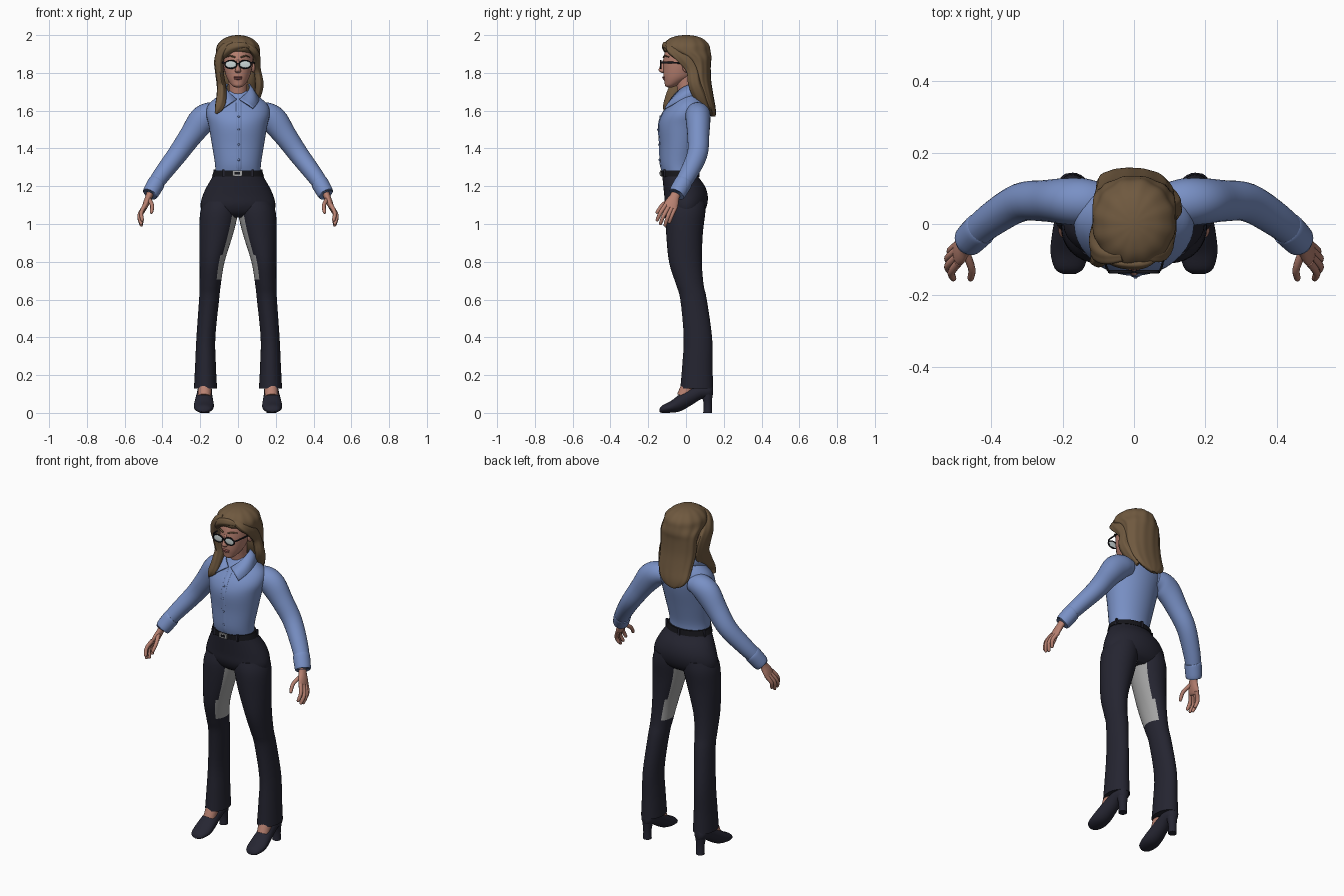
import bpy, bmesh, math
from mathutils import Vector, Matrix


def material(name, r, g, b):
    m = bpy.data.materials.new(name)
    m.diffuse_color = (r, g, b, 1)
    return m


SHIRT = material("blue_shirt", .19, .28, .56)
PANTS = material("dark_navy_cloth", .018, .018, .03)
SHOE = material("dark_shoe", .019, .019, .032)
BLACK = material("black", .008, .008, .011)
SKIN = material("skin", .48, .22, .165)
HAIR = material("brown_hair", .16, .1, .05)
LENS = material("lens", .6, .68, .68)
GREY = material("grey", .36, .36, .36)
LIP = material("lips", .36, .12, .11)


def finish(name, bm, mat):
    bmesh.ops.recalc_face_normals(bm, faces=bm.faces)
    me = bpy.data.meshes.new(name)
    bm.to_mesh(me)
    bm.free()
    me.materials.append(mat)
    ob = bpy.data.objects.new(name, me)
    bpy.context.collection.objects.link(ob)
    return ob


def spline(secs, sub):
    """Catmull-Rom interpolation of section tuples."""
    k, out = len(secs), []
    for i in range(k - 1):
        p0, p1, p2, p3 = (secs[max(0, min(k - 1, j))] for j in range(i - 1, i + 3))
        for q in range(sub):
            t = q / sub
            out.append([.5 * (2 * b + (c - a) * t + (2 * a - 5 * b + 4 * c - d) * t * t
                              + (3 * b - a - 3 * c + d) * t ** 3)
                        for a, b, c, d in zip(p0, p1, p2, p3)])
    return out + [list(secs[-1])]


def tube(name, secs, mat, axis=None, ref=(0, 1, 0), n=20, sub=4, ripple=0, waves=9, s=1):
    """Loft ellipses (x, y, z, a, b); b lies towards ref, a across it."""
    pts = spline(secs, sub)
    pos = [Vector((p[0] * s, p[1], p[2])) for p in pts]
    bm, rings = bmesh.new(), []
    for i, p in enumerate(pts):
        t = Vector(axis) if axis else pos[min(i + 1, len(pos) - 1)] - pos[max(i - 1, 0)]
        t.normalize()
        u = t.cross(Vector(ref)).normalized()
        v = u.cross(t)
        ring = []
        for j in range(n):
            a = 2 * math.pi * j / n
            w = 1 + ripple * math.cos(waves * a + i * .12)
            ring.append(bm.verts.new(pos[i] + u * (max(p[3], .001) * w * math.cos(a))
                                     + v * (max(p[4], .001) * w * math.sin(a))))
        rings.append(ring)
    for r, q in zip(rings, rings[1:]):
        for j in range(n):
            bm.faces.new((r[j], r[(j + 1) % n], q[(j + 1) % n], q[j]))
    bm.faces.new(rings[0])
    bm.faces.new(rings[-1])
    return finish(name, bm, mat)


def column(name, rows, mat, s=1, **kw):
    """Loft horizontal ellipses given as (z, cx, cy, rx, ry)."""
    return tube(name, [(x, y, z, a, b) for z, x, y, a, b in rows], mat, axis=(0, 0, 1), s=s, **kw)


def ball(name, loc, size, mat):
    bm = bmesh.new()
    bmesh.ops.create_uvsphere(bm, u_segments=20, v_segments=12, radius=1,
                              matrix=Matrix.Translation(loc) @ Matrix.Diagonal((*size, 1)))
    return finish(name, bm, mat)


def box(name, loc, size, mat):
    bm = bmesh.new()
    bmesh.ops.create_cube(bm, size=1, matrix=Matrix.Translation(loc) @ Matrix.Diagonal((*size, 1)))
    return finish(name, bm, mat)


# Shirt body, placket and buttons
column("shirt_body", [(1.265, 0, -.035, .12, .088), (1.32, 0, -.04, .122, .096), (1.42, 0, -.03, .138, .109),
                      (1.52, 0, -.02, .155, .125), (1.58, 0, -.006, .168, .121), (1.63, 0, .012, .158, .102),
                      (1.67, 0, .018, .115, .075), (1.705, 0, .015, .06, .045)], SHIRT, n=40)
tube("shirt_placket", [(.004, y, z, .014, .004) for y, z in
                       [(-.124, 1.28), (-.136, 1.32), (-.139, 1.42), (-.145, 1.52), (-.127, 1.58),
                        (-.09, 1.63), (-.066, 1.66)]], SHIRT, n=10)
for i, (y, z) in enumerate([(-.142, 1.34), (-.144, 1.42), (-.15, 1.5), (-.138, 1.57)]):
    ball(f"button_{i}", (.004, y, z), (.006, .003, .006), SHIRT)

# Trousers seat, belt and buckle
column("trouser_seat", [(1.035, 0, 0, .13, .06), (1.06, 0, 0, .185, .092), (1.1, 0, 0, .198, .111),
                        (1.15, 0, 0, .187, .115), (1.2, 0, -.01, .164, .11), (1.25, 0, -.03, .135, .095),
                        (1.275, 0, -.034, .124, .091)], PANTS, n=40)
column("belt", [(1.252, 0, -.032, .138, .099), (1.283, 0, -.035, .127, .098)], BLACK, n=40, sub=1)
box("belt_buckle", (-.004, -.133, 1.268), (.05, .01, .028), GREY)
box("belt_buckle_bar", (-.004, -.139, 1.268), (.03, .004, .012), BLACK)
for i, a in enumerate((-125, -55, 20, 90, 160)):
    c, d = math.cos(math.radians(a)), math.sin(math.radians(a))
    box(f"belt_loop_{i}", (.133 * c, -.033 + .099 * d, 1.268), (.012, .012, .04), PANTS)

for s, side in ((1, "left"), (-1, "right")):
    # Trouser leg with a grey inner thigh panel
    leg = column(side + "_trouser_leg",
                 [(.13, .172, .057, .061, .087), (.25, .172, .06, .055, .08), (.4, .17, .063, .05, .075),
                  (.6, .153, .04, .053, .07), (.68, .147, .02, .056, .073), (.8, .137, -.003, .066, .087),
                  (.95, .115, -.008, .09, .097), (1.06, .1, -.004, .1, .106), (1.12, .09, 0, .09, .1)],
                 PANTS, s, n=32)
    leg.data.materials.append(GREY)
    for p in leg.data.polygons:
        if p.normal.x * s < -.7 and .7 < p.center.z < 1.09:
            p.material_index = 1
    # Foot and heeled shoe
    tube(side + "_ankle", [(.178, -.015, .085, .035, .035), (.172, .04, .2, .038, .04)], SKIN, s=s)
    tube(side + "_shoe", [(.182, -.14, .013, .008, .018), (.182, -.125, .02, .02, .04),
                          (.181, -.08, .032, .031, .053), (.18, -.03, .055, .046, .05),
                          (.178, .03, .09, .048, .042), (.176, .08, .115, .042, .039),
                          (.176, .125, .12, .04, .032), (.176, .142, .12, .025, .015)],
         SHOE, axis=(0, 1, 0), ref=(1, 0, 0), n=24, s=s)
    column(side + "_shoe_heel", [(0, .176, .115, .024, .024), (.05, .176, .115, .023, .022),
                                 (.11, .176, .11, .032, .032)], SHOE, s)
    # Sleeve and cuff
    tube(side + "_sleeve", [(.09, .06, 1.585, .05, .055), (.14, .062, 1.58, .066, .066),
                            (.19, .064, 1.548, .073, .065), (.25, .065, 1.468, .061, .058),
                            (.32, .06, 1.37, .053, .054), (.4, .012, 1.265, .046, .048),
                            (.45, -.03, 1.195, .04, .042)], SHIRT, n=28, s=s)
    tube(side + "_cuff", [(.428, -.012, 1.222, .044, .046), (.435, -.018, 1.212, .046, .048),
                          (.463, -.046, 1.163, .043, .045), (.466, -.049, 1.158, .037, .039)], SHIRT, n=28, s=s)
    # Hand: palm, four fingers and thumb
    tube(side + "_palm", [(.459, -.044, 1.18, .022, .026), (.472, -.06, 1.145, .018, .026),
                          (.485, -.075, 1.112, .017, .036), (.496, -.084, 1.085, .013, .036),
                          (.499, -.086, 1.078, .006, .028)], SKIN, s=s)
    digits = {"index": ((.492, -.108, 1.1), (.512, -.135, 1.06), (.507, -.152, 1.022)),
              "middle": ((.497, -.092, 1.09), (.522, -.118, 1.045), (.513, -.135, 1.003)),
              "ring": ((.497, -.074, 1.088), (.522, -.096, 1.04), (.512, -.11, .996)),
              "little": ((.492, -.056, 1.088), (.515, -.075, 1.045), (.508, -.088, 1.01)),
              "thumb": ((.474, -.075, 1.135), (.455, -.125, 1.1), (.458, -.152, 1.063))}
    for d, (a, b, c) in digits.items():
        tip = [q + .2 * (q - p) for p, q in zip(b, c)]
        tube(f"{side}_{d}_finger", [(*a, .012, .012), (*b, .0105, .0105), (*c, .009, .009), (*tip, .003, .003)],
             SKIN, n=10, s=s)
    # Collar half
    top = spline([(0, .065, 1.735), (.055, .035, 1.74), (.062, -.01, 1.725), (.045, -.05, 1.695),
                  (.008, -.08, 1.66)], 4)
    low = spline([(0, .095, 1.685), (.085, .06, 1.685), (.108, 0, 1.668), (.105, -.055, 1.642),
                  (.08, -.11, 1.612)], 4)
    bm = bmesh.new()
    rows = [[bm.verts.new((x * s, y, z)) for x, y, z in r] for r in (top, low)]
    for i in range(len(top) - 1):
        bm.faces.new((rows[0][i], rows[0][i + 1], rows[1][i + 1], rows[1][i]))
    collar = finish(side + "_collar", bm, SHIRT)
    mod = collar.modifiers.new("thickness", 'SOLIDIFY')
    mod.thickness, mod.offset = .008, 0
    # Ear, eyebrow and glasses
    ball(side + "_ear", (.08 * s, 0, 1.835), (.012, .02, .032), SKIN)
    tube(side + "_eyebrow", [(.015, -.12, 1.882, .004, .004), (.04, -.112, 1.89, .004, .004),
                             (.062, -.09, 1.884, .002, .003)], HAIR, n=8, s=s)
    ball(side + "_lens", (.038 * s, -.134, 1.845), (.031, .003, .02), LENS)
    loop = [(.038 + .032 * math.cos(a), -.134, 1.845 + .021 * math.sin(a), .0035, .0045)
            for a in [i * math.pi / 6 for i in range(13)]]
    tube(side + "_lens_rim", loop, BLACK, n=8, sub=2, s=s)
    tube(side + "_glasses_arm", [(.068, -.134, 1.853, .005, .003), (.08, -.11, 1.855, .005, .003),
                                 (.088, 0, 1.852, .005, .003)], BLACK, ref=(1, 0, 0), n=8, s=s)
box("glasses_bridge", (0, -.135, 1.85), (.016, .006, .006), BLACK)

# Head, neck and face
tube("neck", [(0, .02, 1.62, .055, .05), (0, .005, 1.7, .048, .048), (0, -.005, 1.79, .052, .055)], SKIN, n=28)
column("head", [(1.723, 0, -.085, .012, .012), (1.732, 0, -.08, .03, .03), (1.752, 0, -.062, .047, .052),
                (1.78, 0, -.042, .062, .077), (1.82, 0, -.032, .073, .088), (1.86, 0, -.02, .08, .1),
                (1.91, 0, -.01, .08, .102), (1.95, 0, -.005, .065, .085), (1.98, 0, 0, .025, .035)], SKIN, n=36)
column("nose", [(1.8, 0, -.122, .008, .006), (1.808, 0, -.125, .016, .016), (1.818, 0, -.126, .014, .019),
                (1.845, 0, -.119, .008, .014), (1.872, 0, -.112, .007, .008)], SKIN, n=16)
ball("upper_lip", (0, -.117, 1.777), (.024, .009, .005), LIP)
ball("lower_lip", (0, -.115, 1.769), (.02, .009, .006), LIP)

# Hair: crown flowing down the back, plus side locks and swept fringe
column("hair_back", [(1.568, -.015, .145, .02, .01), (1.585, -.012, .14, .06, .018), (1.62, -.008, .126, .092, .03),
                     (1.68, 0, .1, .106, .045), (1.76, 0, .075, .112, .058), (1.84, 0, .068, .113, .063),
                     (1.88, 0, .05, .116, .085), (1.915, 0, .008, .117, .122), (1.95, 0, .002, .108, .119),
                     (1.98, 0, 0, .077, .09), (1.995, 0, 0, .04, .05), (2, 0, 0, .01, .015)],
       HAIR, n=72, ripple=.018, waves=12)
tube("right_front_lock", [(-.03, -.085, 1.96, .015, .02), (-.075, -.085, 1.93, .022, .03),
                          (-.1, -.06, 1.87, .025, .045), (-.098, -.03, 1.8, .022, .06),
                          (-.088, -.025, 1.73, .024, .06), (-.088, -.065, 1.67, .027, .045),
                          (-.098, -.1, 1.62, .025, .022), (-.118, -.105, 1.586, .007, .008)],
     HAIR, n=36, ripple=.05, waves=6)
tube("left_side_lock", [(.03, -.085, 1.955, .015, .02), (.075, -.075, 1.925, .02, .03),
                        (.098, -.02, 1.885, .019, .035), (.102, .03, 1.82, .018, .03),
                        (.113, .045, 1.74, .022, .032), (.1, .075, 1.67, .018, .03),
                        (.07, .115, 1.6, .008, .012)], HAIR, n=36, ripple=.05, waves=6)
tube("hair_fringe", [(.06, -.095, 1.935, .01, .01), (.02, -.108, 1.945, .02, .018),
                     (-.04, -.105, 1.93, .024, .018), (-.085, -.08, 1.89, .02, .018),
                     (-.1, -.06, 1.85, .01, .01)], HAIR, n=30, ripple=.05, waves=5)

# Smooth shading with sharp edges kept
for ob in bpy.data.objects:
    ob.select_set(True)
    bpy.context.view_layer.objects.active = ob
bpy.ops.object.shade_smooth_by_angle(angle=math.radians(45))
